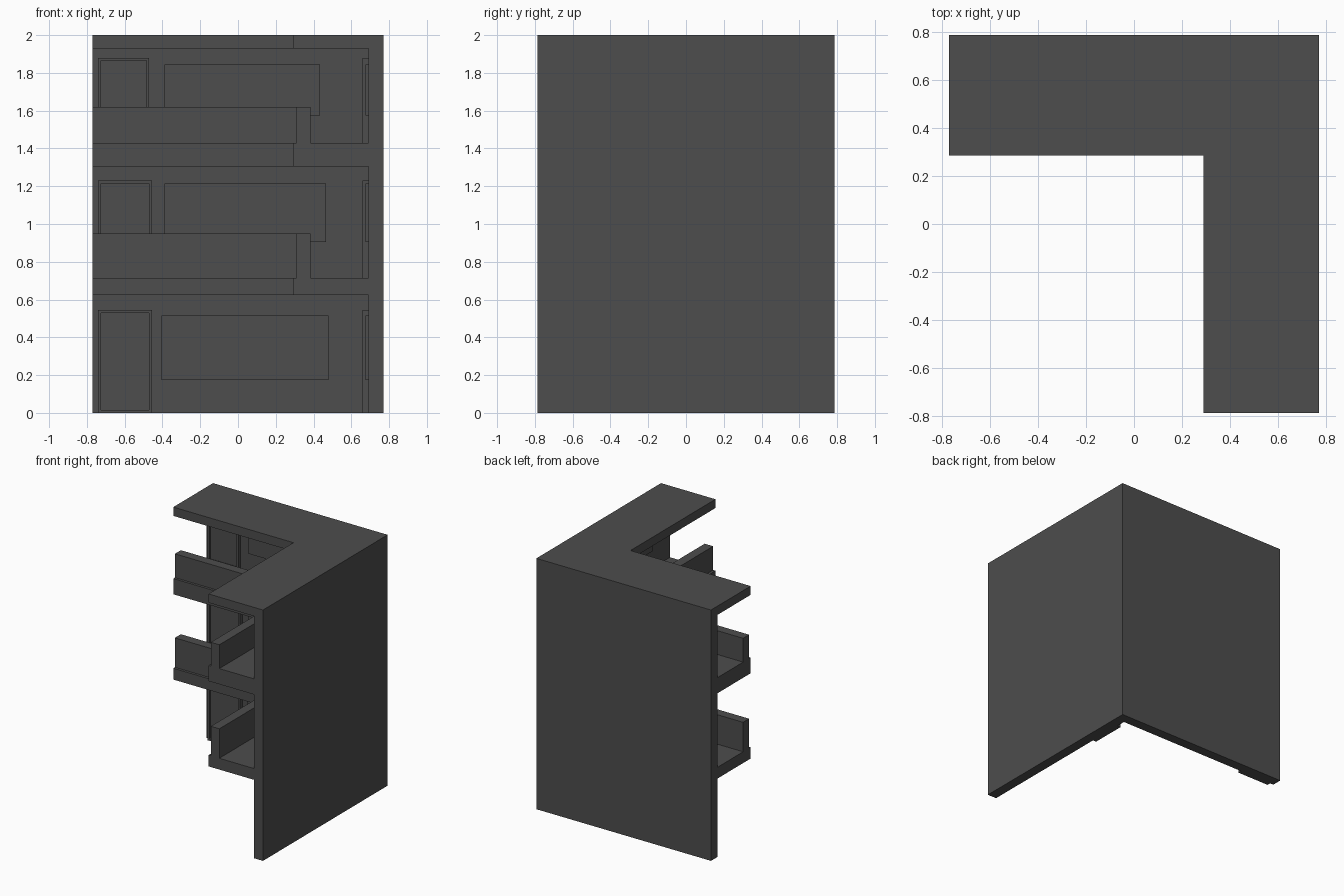
import bpy, bmesh

if "Cube" in bpy.data.objects:
    bpy.data.objects.remove(bpy.data.objects["Cube"])

X, Y = 0.77, 0.785          # half extents
WX, WY = 0.69, 0.705        # inner faces of the two walls

mat = bpy.data.materials.new("dark_grey")
mat.diffuse_color = (0.075, 0.075, 0.075, 1)
mat.use_nodes = True
mat.node_tree.nodes["Principled BSDF"].inputs["Base Color"].default_value = mat.diffuse_color


def prism(name, pts, z0, z1):
    """Extrude a plan outline from z0 to z1."""
    bm = bmesh.new()
    face = bm.faces.new([bm.verts.new((x, y, z0)) for x, y in pts])
    ext = bmesh.ops.extrude_face_region(bm, geom=[face])
    top = [v for v in ext["geom"] if isinstance(v, bmesh.types.BMVert)]
    bmesh.ops.translate(bm, verts=top, vec=(0, 0, z1 - z0))
    bmesh.ops.recalc_face_normals(bm, faces=bm.faces)
    me = bpy.data.meshes.new(name)
    bm.to_mesh(me)
    bm.free()
    me.materials.append(mat)
    ob = bpy.data.objects.new(name, me)
    bpy.context.collection.objects.link(ob)
    return ob


def corner(name, a, b, c, d, z0, z1):
    """L-shaped band: inner corner (a, b), outer corner (c, d)."""
    return prism(name, [(-X, b), (a, b), (a, -Y), (c, -Y), (c, d), (-X, d)], z0, z1)


def plate(name, side, u0, u1, z0, z1, depth):
    """Plate on the back wall, or on the side wall as a turned copy."""
    if side == "back":
        pts = [(u0, WY - depth), (u1, WY - depth), (u1, WY), (u0, WY)]
    else:
        v0, v1 = -0.11 - u0, -0.11 - u1
        pts = [(WX - depth, v0), (WX - depth, v1), (WX, v1), (WX, v0)]
    return prism(f"{side}_{name}", pts, z0, z1)


# Walls and roof
corner("walls", WX, WY, X, Y, 0, 1.93)
corner("roof", 0.29, 0.285, X, Y, 1.93, 2.0)

# Balcony floors and parapets
for name, z0, z1, z2 in (("lower", 0.625, 0.715, 0.95), ("upper", 1.305, 1.43, 1.62)):
    corner(name + "_balcony_floor", 0.29, 0.285, WX, WY, z0, z1)
    corner(name + "_parapet", 0.31, 0.305, 0.385, 0.38, z1, z2)

# Doors and windows: floor, door base, door top, door right, window rectangle
storeys = (
    ("ground", 0.0, 0.545, -0.455, -0.405, 0.48, 0.175, 0.515),
    ("middle", 0.715, 1.23, -0.455, -0.39, 0.465, 0.905, 1.215),
    ("top", 1.43, 1.88, -0.47, -0.39, 0.435, 1.575, 1.845),
)
for side in ("back", "side"):
    for name, z0, z1, r, w0, w1, wz0, wz1 in storeys:
        l, t = -0.74, 0.015
        plate(name + "_door", side, l + t, r - t, z0 + t, z1 - t, 0.015)
        plate(name + "_door_left_jamb", side, l, l + t, z0, z1, 0.03)
        plate(name + "_door_right_jamb", side, r - t, r, z0, z1, 0.03)
        plate(name + "_door_lintel", side, l + t, r - t, z1 - t, z1, 0.03)
        plate(name + "_door_sill", side, l + t, r - t, z0, z0 + t, 0.03)
        plate(name + "_window", side, w0, w1, wz0, wz1, 0.015)
